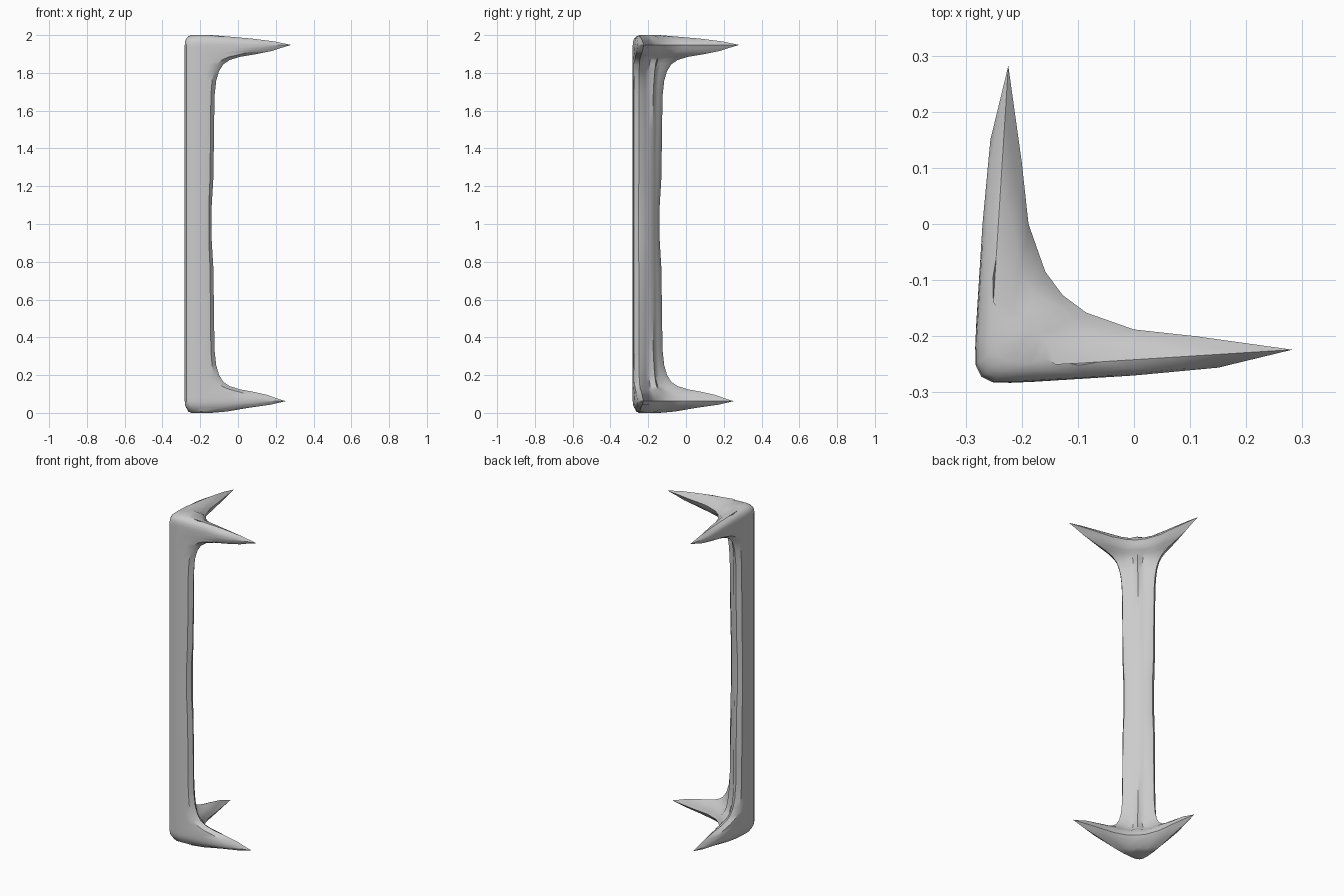
import bpy
import bmesh
import math

cube = bpy.data.objects.get("Cube")
if cube:
    bpy.data.objects.remove(cube)

# Half cross-sections in plan, from the outer corner round the arm to the inner diagonal
POST = [(-.272, -.272), (-.252, -.282), (-.22, -.283), (-.175, -.281), (-.148, -.275),
        (-.13, -.25), (-.143, -.224), (-.153, -.214), (-.166, -.198), (-.18, -.18)]
ARM = [(-.272, -.272), (-.252, -.282), (-.2, -.282), (0, -.27), (.15, -.256),
       (.282, -.224), (.11, -.2), (0, -.188), (-.085, -.158), (-.127, -.127)]
OUTER = 5

# Levels from the end cap to the middle: height, arm reach, rounding inset
LEVELS = [(2.0, -.14, .035), (1.993, -.06, .02), (1.982, .07, .008), (1.967, .19, .002),
          (1.948, .282, 0), (1.93, .22, 0), (1.915, .175, 0), (1.9, .1, 0), (1.885, .01, 0),
          (1.868, -.045, 0), (1.845, -.078, 0), (1.81, -.1, 0), (1.76, -.115, 0),
          (1.68, -.124, 0), (1.5, -.127, 0), (1.25, -.13, 0), (1.1, -.139, 0)]


def section(reach, inset):
    """Blend post and arm outlines, then reflect across the diagonal."""
    w = (reach - POST[OUTER][0]) / (ARM[OUTER][0] - POST[OUTER][0])
    half = []
    for i, (p, a) in enumerate(zip(POST, ARM)):
        k = w
        if i == len(POST) - 1:
            k = math.sqrt(max(w, 0))
        x, y = (p[j] + (a[j] - p[j]) * k for j in (0, 1))
        if i < OUTER:
            y += inset
            x += inset if i < 3 else 0
        half.append((x, y))
    return half + [(y, x) for x, y in reversed(half[1:-1])]


def lower(level):
    """Matching level at the foot, with slightly shorter arms."""
    z, reach, inset = level
    lift = .01 if z < 1.99 else 0
    return 2 - z + lift, reach - .03 * max(reach, 0) / .282, inset


# Loft the sections up the whole bracket
bm = bmesh.new()
rings = []
for z, reach, inset in [lower(l) for l in LEVELS] + LEVELS[::-1]:
    rings.append([bm.verts.new((x, y, z)) for x, y in section(reach, inset)])
for a, b in zip(rings, rings[1:]):
    for i in range(len(a)):
        j = (i + 1) % len(a)
        bm.faces.new((a[i], a[j], b[j], b[i]))
caps = [bm.faces.new(rings[0][::-1]), bm.faces.new(rings[-1])]
bmesh.ops.triangulate(bm, faces=caps)
bmesh.ops.recalc_face_normals(bm, faces=bm.faces)
mesh = bpy.data.meshes.new("corner_bracket")
bm.to_mesh(mesh)
bm.free()

bracket = bpy.data.objects.new("corner_bracket", mesh)
bpy.context.collection.objects.link(bracket)

# Plain grey finish
grey = bpy.data.materials.new("plain_grey")
grey.use_nodes = True
colour = (.6, .6, .6, 1)
grey.diffuse_color = colour
grey.node_tree.nodes["Principled BSDF"].inputs["Base Color"].default_value = colour
mesh.materials.append(grey)

bpy.ops.object.select_all(action='DESELECT')
bracket.select_set(True)
bpy.context.view_layer.objects.active = bracket
bpy.ops.object.shade_smooth_by_angle(angle=math.radians(35))
